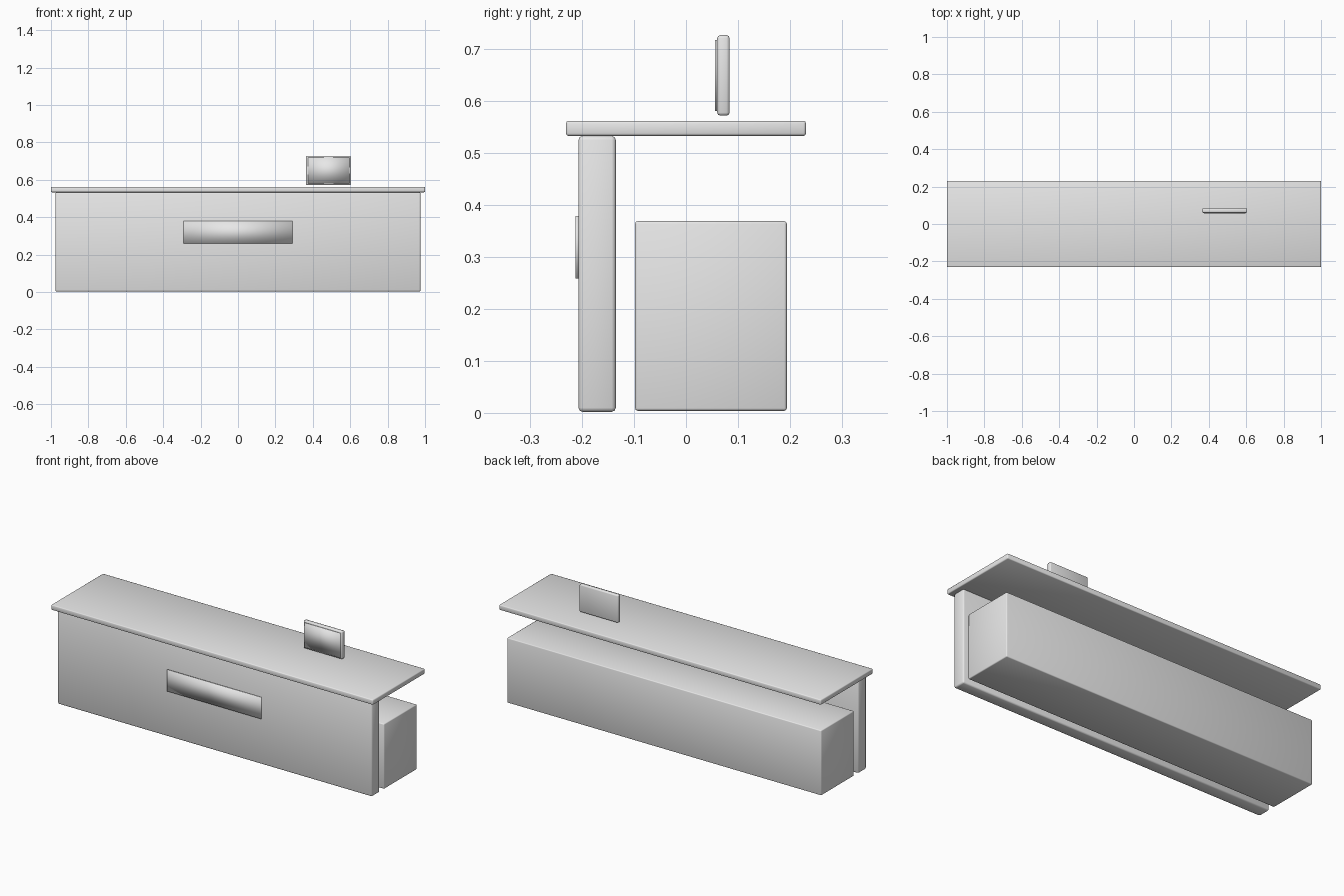
import bpy

if "Cube" in bpy.data.objects:
    bpy.data.objects.remove(bpy.data.objects["Cube"])


def material(name, c):
    m = bpy.data.materials.new(name)
    m.diffuse_color = (c, c, c, 1)
    m.use_nodes = True
    m.node_tree.nodes["Principled BSDF"].inputs["Base Color"].default_value = m.diffuse_color
    return m


grey = material("light grey", 0.8)


def box(name, lo, hi, bevel=0.0, segments=2):
    """Box between two corners, rounded edges, smooth shaded."""
    bpy.ops.mesh.primitive_cube_add(
        size=1, location=[(a + b) / 2 for a, b in zip(lo, hi)])
    ob = bpy.context.object
    ob.name = name
    ob.scale = [b - a for a, b in zip(lo, hi)]
    bpy.ops.object.transform_apply(location=False, rotation=False, scale=True)
    ob.data.materials.append(grey)
    if bevel:
        mod = ob.modifiers.new("rounded edges", 'BEVEL')
        mod.width = bevel
        mod.segments = segments
    bpy.ops.object.shade_smooth()
    return ob


# Counter: top slab, front panel and rear storage block
box("counter_top", (-1, -0.231, 0.533), (1, 0.231, 0.562), 0.005)
box("front_panel", (-0.976, -0.207, 0.002), (0.976, -0.135, 0.533), 0.008)
box("rear_cabinet", (-0.976, -0.098, 0.004), (0.976, 0.194, 0.369), 0.005)

# Thin blank sign on the front panel
box("front_sign", (-0.292, -0.213, 0.259), (0.292, -0.206, 0.379))

# Display standing above the counter, with its thin screen plate
box("display_body", (0.364, 0.060, 0.572), (0.605, 0.084, 0.727), 0.006)
box("display_screen", (0.373, 0.056, 0.581), (0.596, 0.062, 0.718))
